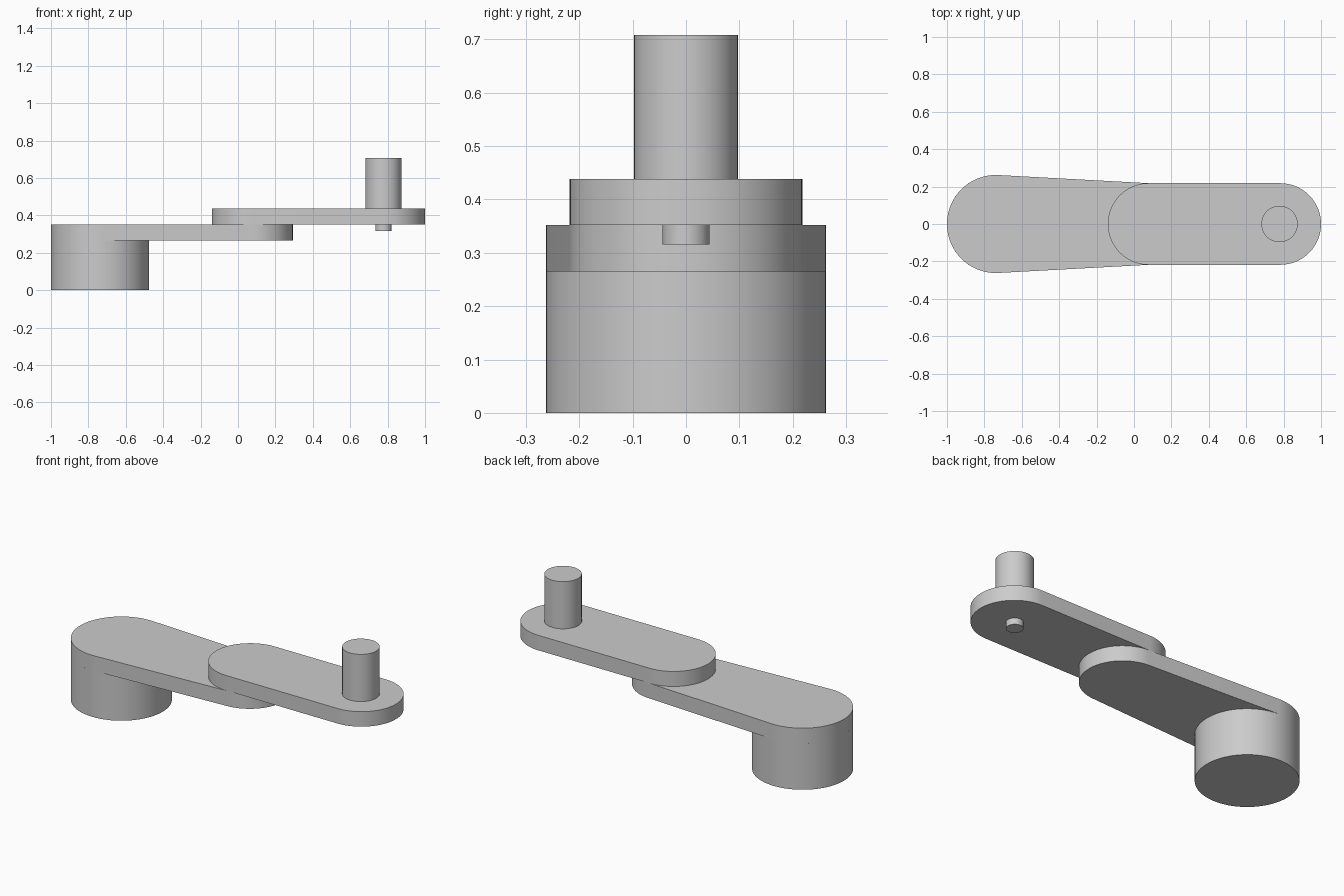
import bpy, bmesh, math

cube = bpy.data.objects.get("Cube")
if cube:
    bpy.data.objects.remove(cube, do_unlink=True)

grey = bpy.data.materials.new("plain grey")
grey.use_nodes = True
colour = (0.6, 0.6, 0.6, 1)
grey.diffuse_color = colour
grey.node_tree.nodes["Principled BSDF"].inputs["Base Color"].default_value = colour


def extrude_outline(name, outline, bottom, top):
    """Closed flat outline pulled up into a solid with smooth sides."""
    bm = bmesh.new()
    face = bm.faces.new([bm.verts.new((x, y, bottom)) for x, y in outline])
    result = bmesh.ops.extrude_face_region(bm, geom=[face], use_keep_orig=True)
    raised = [g for g in result["geom"] if isinstance(g, bmesh.types.BMVert)]
    bmesh.ops.translate(bm, verts=raised, vec=(0, 0, top - bottom))
    bmesh.ops.recalc_face_normals(bm, faces=bm.faces)
    mesh = bpy.data.meshes.new(name)
    bm.to_mesh(mesh)
    bm.free()
    mesh.materials.append(grey)
    obj = bpy.data.objects.new(name, mesh)
    bpy.context.collection.objects.link(obj)
    bpy.ops.object.select_all(action="DESELECT")
    obj.select_set(True)
    bpy.context.view_layer.objects.active = obj
    bpy.ops.object.shade_smooth_by_angle(angle=math.radians(30))
    return obj


def arc(x, radius, start, end, steps=48):
    angles = [start + (end - start) * i / steps for i in range(steps + 1)]
    return [(x + radius * math.cos(a), radius * math.sin(a)) for a in angles]


def arm(name, x1, r1, x2, r2, bottom, top):
    """Round-ended plate whose straight sides are tangent to both ends."""
    t = math.acos((r1 - r2) / (x2 - x1))
    outline = arc(x1, r1, t, 2 * math.pi - t) + arc(x2, r2, -t, t)
    return extrude_outline(name, outline, bottom, top)


def cylinder(name, x, radius, bottom, top):
    return extrude_outline(name, arc(x, radius, 0, 2 * math.pi, 96)[:-1], bottom, top)


# Base drum and tapered lower arm
cylinder("base_drum", -0.738, 0.262, 0, 0.265)
arm("lower_arm", -0.738, 0.262, 0.075, 0.218, 0.265, 0.352)

# Upper arm with its post and the small pin underneath
arm("upper_arm", 0.078, 0.218, 0.782, 0.218, 0.352, 0.438)
cylinder("post", 0.778, 0.097, 0.438, 0.708)
cylinder("lower_pin", 0.778, 0.044, 0.316, 0.352)
